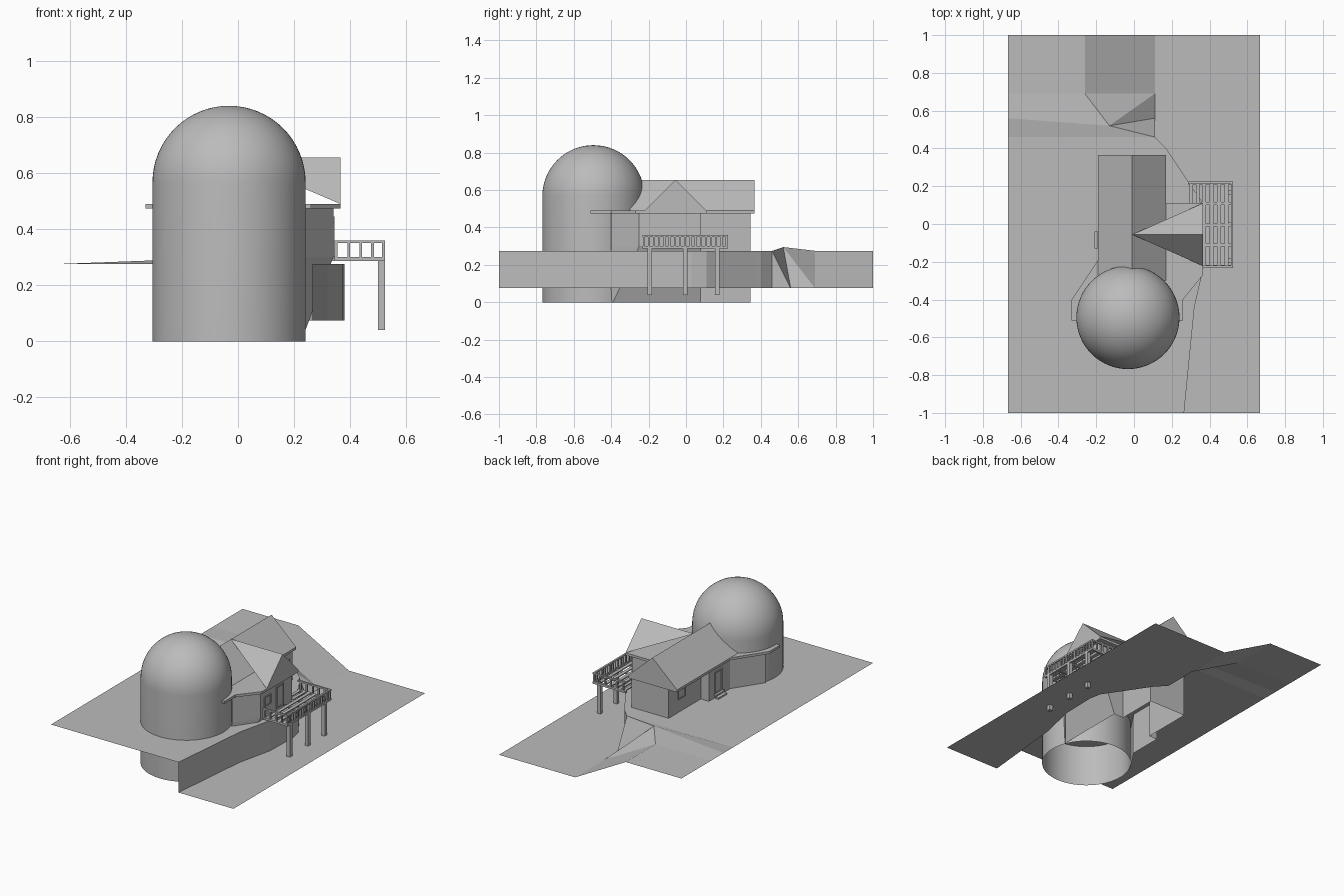
import bpy, bmesh, math

if "Cube" in bpy.data.objects:
    bpy.data.objects.remove(bpy.data.objects["Cube"])

grey = bpy.data.materials.new("plain grey")
grey.diffuse_color = (0.5, 0.5, 0.5, 1)
grey.use_nodes = True
grey.node_tree.nodes["Principled BSDF"].inputs["Base Color"].default_value = grey.diffuse_color


def mesh(name, verts, faces):
    me = bpy.data.meshes.new(name)
    me.from_pydata(verts, [], faces)
    bm = bmesh.new()
    bm.from_mesh(me)
    bmesh.ops.recalc_face_normals(bm, faces=bm.faces)
    bm.to_mesh(me)
    bm.free()
    me.materials.append(grey)
    ob = bpy.data.objects.new(name, me)
    bpy.context.collection.objects.link(ob)
    return ob


def prism(name, a, b):
    """Solid between two matching outlines."""
    n = len(a)
    faces = [list(range(n)), list(range(n, 2 * n))]
    faces += [[i, (i + 1) % n, n + (i + 1) % n, n + i] for i in range(n)]
    return mesh(name, a + b, faces)


def boxes(name, items):
    """Many boxes (x0, x1, y0, y1, z0, z1) in one object."""
    v, f = [], []
    for x0, x1, y0, y1, z0, z1 in items:
        k = len(v)
        v += [(x, y, z) for z in (z0, z1) for x, y in ((x0, y0), (x1, y0), (x1, y1), (x0, y1))]
        f += [[k + i for i in q] for q in ((0, 3, 2, 1), (4, 5, 6, 7), (0, 1, 5, 4),
                                           (1, 2, 6, 5), (2, 3, 7, 6), (3, 0, 4, 7))]
    return mesh(name, v, f)


# ground: upper terrace, cliff, lower terrace and rear mound
HI, LO = 0.275, 0.075
cliff = [(.265, -1), (.32, -.44), (.375, -.2), (.38, .03), (.365, .11),
         (.19, .37), (.17, .4), (.11, .46)]
n = len(cliff)
v = [(x, y, HI) for x, y in cliff] + [(x, y, LO) for x, y in cliff]
k = len(v)
v += [(-.667, .46, HI), (-.667, -1, HI),
      (.11, .56, LO), (.11, .69, LO), (.11, 1, LO), (.667, 1, LO), (.667, -1, LO),
      (-.13, .52, .295), (-.667, .56, HI), (-.26, .69, HI), (-.667, .69, HI),
      (-.26, 1, HI), (-.667, 1, HI)]
f = [list(range(n)) + [k, k + 1],
     list(range(n, 2 * n)) + [k + 2, k + 3, k + 4, k + 5, k + 6]]
f += [[i, n + i, n + i + 1, i + 1] for i in range(n - 1)]
f += [[n - 1, 2 * n - 1, k + 2], [n - 1, k + 2, k + 7],
      [k, n - 1, k + 7, k + 8], [k + 8, k + 7, k + 9, k + 10],
      [k + 7, k + 2, k + 3], [k + 7, k + 3, k + 9],
      [k + 9, k + 3, k + 4, k + 11], [k + 10, k + 9, k + 11, k + 12]]
ground = mesh("ground", v, f)
bm = bmesh.new()
bm.from_mesh(ground.data)
bm.faces.ensure_lookup_table()
if bm.faces[0].normal.z < 0:
    bmesh.ops.reverse_faces(bm, faces=bm.faces[:])
bm.to_mesh(ground.data)
bm.free()

# round tower with dome: profile spun around its axis
CX, CY, R, Z0, SEG, RING = -.032, -.495, .273, .567, 64, 16
prof = [(R, 0)] + [(R * math.cos(t), Z0 + R * math.sin(t))
                   for t in (math.pi / 2 * i / RING for i in range(RING))]
v = [(CX + r * math.cos(2 * math.pi * s / SEG), CY + r * math.sin(2 * math.pi * s / SEG), z)
     for r, z in prof for s in range(SEG)]
f = [[j * SEG + s, j * SEG + (s + 1) % SEG, (j + 1) * SEG + (s + 1) % SEG, (j + 1) * SEG + s]
     for j in range(len(prof) - 1) for s in range(SEG)]
v.append((CX, CY, Z0 + R))
f += [[(len(prof) - 1) * SEG + s, (len(prof) - 1) * SEG + (s + 1) % SEG, len(v) - 1]
      for s in range(SEG)]
tower = mesh("domed_tower", v, f)
tower.data.polygons.foreach_set("use_smooth", [True] * len(tower.data.polygons))

# house walls, with the bay tapering inward beneath the deck
path = [(-.3, -.4), (-.175, -.21), (-.175, .01), (-.115, .01), (-.115, .345),
        (.155, .345), (.155, .08), (.34, .08), (.34, -.25), (.235, -.4)]
foot = path[:7] + [(.225, .08), (.225, -.39), (.22, -.4)]
m = len(path)
v = [(x, y, .476) for x, y in path] + [(x, y, .3) for x, y in path] + [(x, y, 0) for x, y in foot]
f = [[r * m + i, r * m + i + 1, (r + 1) * m + i + 1, (r + 1) * m + i]
     for r in range(2) for i in range(m - 1)]
mesh("house_walls", v, f)

# eave slab reaching round the tower
eave = [(-.33, -.51), (-.33, -.4), (-.19, -.19), (-.19, .365), (.17, .365), (.17, .11),
        (.365, .11), (.365, -.27), (.26, -.4), (.26, -.51)]
prism("eave_slab", [(x, y, .474) for x, y in eave], [(x, y, .49) for x, y in eave])

# main roof and cross gable
prism("main_roof", *[[(-.19, y, .49), (.17, y, .49), (-.01, y, .655)] for y in (-.3, .365)])
prism("cross_gable_roof", *[[(x, -.222, .49), (x, .11, .49), (x, -.056, .655)]
                            for x in (-.01, .365)])
bpy.data.objects["cross_gable_roof"].data.vertices[0].co = (-.01, -.056, .65)
bpy.data.objects["cross_gable_roof"].data.vertices[1].co = (-.01, -.056, .65)


# window and door frames on the side walls
def frame(x, y0, y1, z0, z1, t=.008):
    a, b = x - .005, x + .005
    return [(a, b, y0, y0 + t, z0, z1), (a, b, y1 - t, y1, z0, z1),
            (a, b, y0 + t, y1 - t, z0, z0 + t), (a, b, y0 + t, y1 - t, z1 - t, z1)]


boxes("window_frames", frame(.34, -.215, -.145, .36, .425) + frame(.155, .24, .315, .36, .425)
      + frame(-.115, .17, .25, .36, .425))
boxes("door_frames", frame(.34, -.09, -.01, .3, .445) + frame(.155, .11, .19, .3, .445)
      + frame(-.175, -.125, -.045, .3, .445))
boxes("entry_steps", [(-.195, -.17, -.13, -.04, .293, .303), (-.21, -.185, -.13, -.04, .278, .288)])

# deck: planks with gaps, joists underneath, edge beams
planks = [(x - .011, x + .011, -.23, .222, .293, .3) for x in (.37, .41, .45, .49)]
planks += [(.338 - .01, .338 + .01, .08, .222, .293, .3), (.303 - .01, .303 + .01, .08, .222, .293, .3)]
boxes("deck_planks", planks)
joists = [(.345, .525, y - .008, y + .008, .287, .296) for y in (-.112, -.005, .108)]
joists += [(.345, .525, -.232, -.218, .287, .3), (.285, .525, .21, .224, .287, .3),
           (.513, .525, -.232, .224, .287, .3)]
boxes("deck_joists", joists)

# deck legs
boxes("deck_legs", [(.5, .525, y - .012, y + .012, .04, .29) for y in (-.195, -.005, .168)])

# railing on three sides
rail = [(.513, .525, -.232, .224, .35, .36), (.345, .525, -.232, -.22, .35, .36),
        (.285, .525, .212, .224, .35, .36)]
rail += [(.514, .524, y - .005, y + .005, .3, .35) for y in (-.226 + .0277 * i for i in range(17))]
rail += [(x - .005, x + .005, y - .005, y + .005, .3, .35)
         for y in (-.226, .218) for x in (.35, .395, .438, .48)]
rail += [(.3, .31, .213, .223, .3, .35)]
boxes("deck_railing", rail)

# sharp edge between cylinder wall and other parts stays flat; dome smooth
bpy.context.view_layer.objects.active = tower
tower.select_set(True)
bpy.ops.object.shade_smooth_by_angle()
